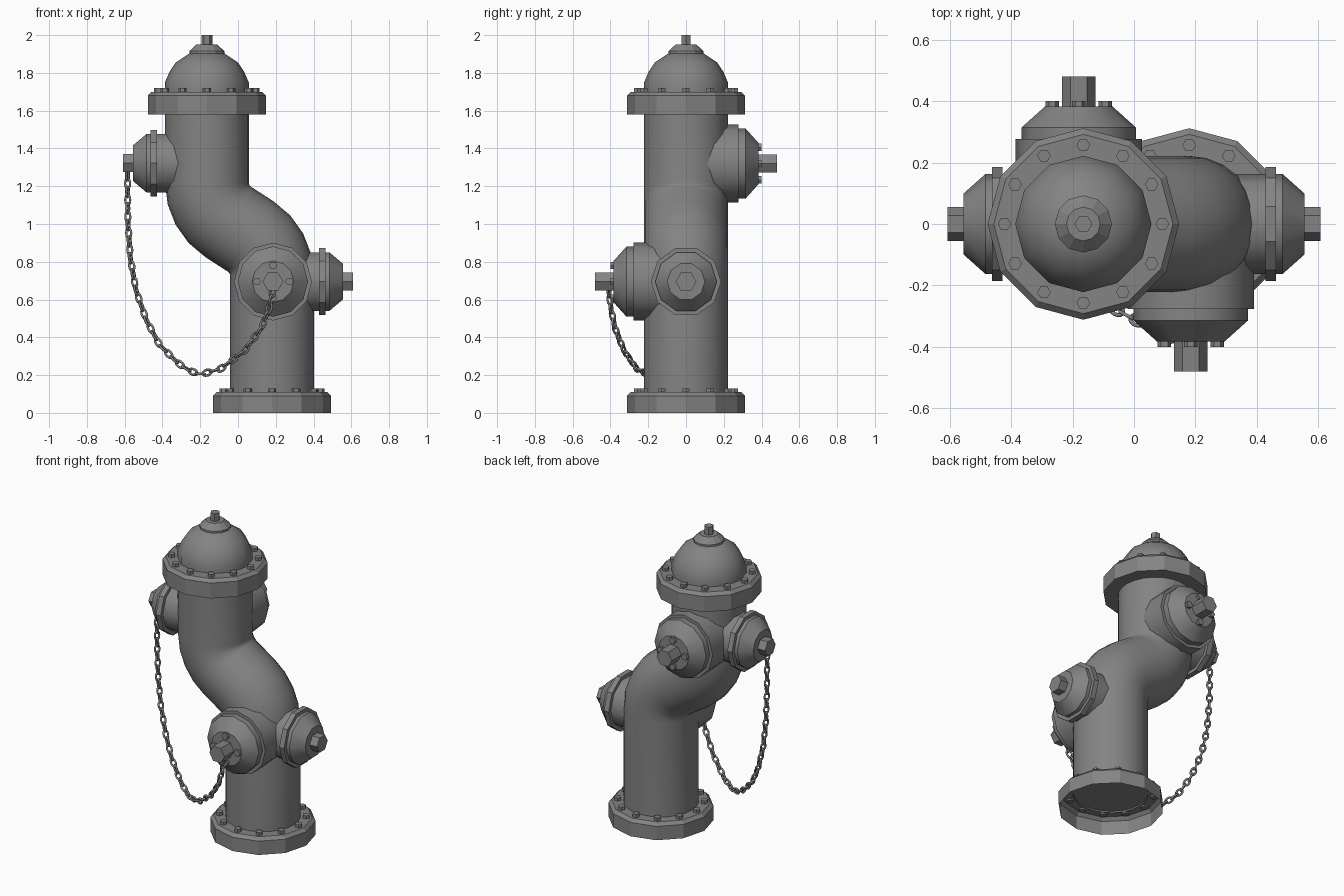
import bpy, bmesh
from math import sin, cos, pi, radians
from mathutils import Vector, Matrix

if "Cube" in bpy.data.objects:
    bpy.data.objects.remove(bpy.data.objects["Cube"], do_unlink=True)

iron = bpy.data.materials.new("grey cast iron")
iron.use_nodes = True
iron.diffuse_color = (0.23, 0.23, 0.23, 1)
iron.node_tree.nodes["Principled BSDF"].inputs["Base Color"].default_value = iron.diffuse_color

X, Y, Z = Vector((1, 0, 0)), Vector((0, 1, 0)), Vector((0, 0, 1))


def frame(origin, axis, u):
    """Matrix whose local z is the axis and whose local x is u."""
    m = Matrix((u, axis.cross(u), axis)).transposed().to_4x4()
    m.translation = Vector(origin)
    return m


def bridge(bm, rings, closed=False):
    n = len(rings[0])
    pairs = list(zip(rings, rings[1:])) + ([(rings[-1], rings[0])] if closed else [])
    for a, b in pairs:
        for i in range(n):
            j = (i + 1) % n
            bm.faces.new((a[i], a[j], b[j], b[i]))


def lathe(bm, profile, n, mat, cap_start=True, cap_end=True):
    """Revolve (radius, height) points with n sides."""
    rings = [[bm.verts.new(mat @ Vector((r * cos(2 * pi * k / n), r * sin(2 * pi * k / n), h)))
              for k in range(n)] for r, h in profile]
    bridge(bm, rings)
    if cap_start:
        bm.faces.new(rings[0][::-1])
    if cap_end:
        bm.faces.new(rings[-1])


def finish(bm, name, smooth=0):
    me = bpy.data.meshes.new(name)
    bm.to_mesh(me)
    bm.free()
    me.materials.append(iron)
    ob = bpy.data.objects.new(name, me)
    bpy.context.collection.objects.link(ob)
    if smooth:
        bpy.ops.object.select_all(action="DESELECT")
        ob.select_set(True)
        bpy.context.view_layer.objects.active = ob
        bpy.ops.object.shade_smooth_by_angle(angle=radians(smooth))


def turned(name, profile, n, mat, smooth=0, **caps):
    bm = bmesh.new()
    lathe(bm, profile, n, mat, **caps)
    finish(bm, name, smooth)


def bolts(name, mat, count, radius, height):
    bm = bmesh.new()
    for k in range(count):
        a = 2 * pi * k / count
        spot = Matrix.Translation((radius * cos(a), radius * sin(a), height))
        lathe(bm, [(0.022, -0.01), (0.022, 0.02)], 6, mat @ spot)
    finish(bm, name)


# S-shaped barrel
LOW_X, TOP_X, PIPE_R, BEND_R, TILT = 0.18, -0.165, 0.222, 0.25, radians(57)
LOW_Z, TOP_Z, STEPS = 0.725, 1.22, 4
angles = [TILT * k / STEPS for k in range(STEPS + 1)]
path = [(LOW_X, 0.1, 0)]
path += [(LOW_X - BEND_R * (1 - cos(a)), LOW_Z + BEND_R * sin(a), a) for a in angles]
path += [(TOP_X + BEND_R * (1 - cos(a)), TOP_Z - BEND_R * sin(a), a) for a in reversed(angles)]
path += [(TOP_X, 1.62, 0)]
bm = bmesh.new()
rings = []
for x, z, tilt in path:
    side = Vector((cos(tilt), 0, sin(tilt)))
    rings.append([bm.verts.new(Vector((x, 0, z)) + PIPE_R * (cos(a) * side + sin(a) * Y))
                  for a in (2 * pi * k / 24 for k in range(24))])
bridge(bm, rings)
finish(bm, "barrel", 40)

# Base and top flanges with their bolts
base = frame((LOW_X, 0, 0), Z, X)
top = frame((TOP_X, 0, 1.58), Z, X)
turned("base_flange", [(0.312, 0), (0.312, 0.09), (0.292, 0.11)], 12, base, cap_start=False)
turned("top_flange", [(0.312, 0), (0.312, 0.1), (0.292, 0.12)], 12, top)
bolts("base_bolts", base, 12, 0.257, 0.11)
bolts("top_bolts", top, 12, 0.257, 0.12)

# Bonnet, its cap and operating nut
turned("bonnet", [(0.222, 0.11), (0.222, 0.17), (0.198, 0.225), (0.165, 0.275), (0.09, 0.325)],
       12, top, 38)
turned("bonnet_cap", [(0.093, 0.31), (0.093, 0.335), (0.055, 0.37)], 12, top)
turned("operating_nut", [(0.029, 0.36), (0.029, 0.42)], 6, top)

# Large outlets on the front and back
for name, x, z, axis in (("front", 0.185, 0.695, -Y), ("back", -0.18, 1.32, Y)):
    m = frame((x, 0, z), axis, X)
    turned(name + "_neck", [(0.206, 0), (0.206, 0.277)], 12, m, 35)
    turned(name + "_cap", [(0.186, 0.27), (0.186, 0.315), (0.11, 0.383)], 12, m, 35)
    turned(name + "_nut", [(0.055, 0.37), (0.055, 0.481)], 6, m)
    bolts(name + "_cap_bolts", m, 4, 0.086, 0.381)

# Small outlets on the two sides
for name, z, axis in (("left", 0.695, X), ("right", 1.322, -X)):
    m = frame((0, 0, z), axis, Y)
    turned(name + "_neck", [(0.163, 0.18), (0.163, 0.44)], 10, m, 38)
    turned(name + "_ring", [(0.186, 0.428), (0.186, 0.462)], 10, m)
    turned(name + "_cap", [(0.163, 0.45), (0.163, 0.484), (0.1, 0.555)], 10, m, 38)
    turned(name + "_nut", [(0.055, 0.54), (0.055, 0.608)], 6, m)

# Hanging chain, from the right nut to the front nut
hang = [(-0.585, 1.28), (-0.583, 1.02), (-0.57, 0.82), (-0.54, 0.65), (-0.485, 0.49),
        (-0.415, 0.36), (-0.32, 0.265), (-0.25, 0.22), (-0.19, 0.205), (-0.09, 0.235),
        (0.035, 0.33), (0.125, 0.45), (0.165, 0.555), (0.188, 0.66)]
pts = [Vector((x, -0.53 * (x + 0.585), z)) for x, z in hang]
lengths = [(b - a).length for a, b in zip(pts, pts[1:])]
total = sum(lengths)


def along(d):
    for a, b, length in zip(pts, pts[1:], lengths):
        if d <= length:
            return a.lerp(b, d / length)
        d -= length
    return pts[-1].copy()


LINK_A, LINK_B, WIRE = 0.028, 0.015, 0.0065
links = round(total / 0.044)
across = Vector((0.53, 1, 0)).normalized()
bm = bmesh.new()
for k in range(links):
    d = (k + 0.5) * total / links
    t = (along(min(d + 0.03, total)) - along(max(d - 0.03, 0))).normalized()
    n1 = t.cross(across).normalized()
    n2 = t.cross(n1)
    s, w = (n1, n2) if k % 2 else (n2, n1)
    rings = []
    for i in range(12):
        a = 2 * pi * i / 12
        centre = along(d) + LINK_A * cos(a) * t + LINK_B * sin(a) * s
        out = (LINK_B * cos(a) * t + LINK_A * sin(a) * s).normalized()
        rings.append([bm.verts.new(centre + WIRE * (cos(b) * out + sin(b) * w))
                      for b in (2 * pi * j / 6 for j in range(6))])
    bridge(bm, rings, closed=True)
bmesh.ops.recalc_face_normals(bm, faces=bm.faces[:])
finish(bm, "chain", 70)
